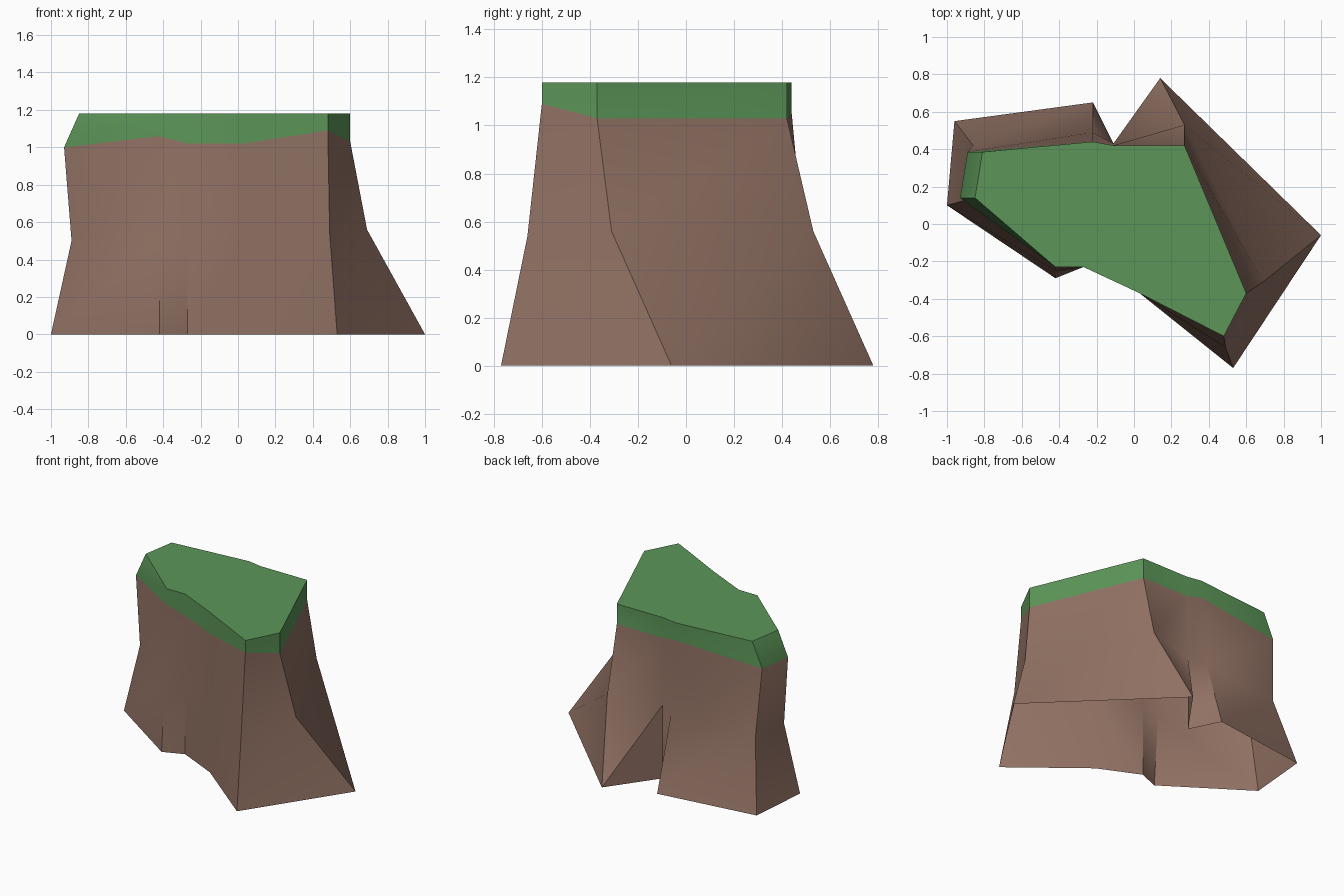
import bpy, bmesh, math

if "Cube" in bpy.data.objects:
    bpy.data.objects.remove(bpy.data.objects["Cube"])

TOP = 1.18


def material(name, rgb):
    m = bpy.data.materials.new(name)
    m.diffuse_color = (*rgb, 1)
    m.use_nodes = True
    m.node_tree.nodes["Principled BSDF"].inputs["Base Color"].default_value = m.diffuse_color
    return m


earth = material("earth brown", (0.287, 0.168, 0.127))
grass = material("grass green", (0.107, 0.305, 0.098))

# Outline corners, counter-clockwise from the left:
# foot (x, y), waist (x, y, z), grass line z, rim (x, y)
corners = [
    ((-1.00, 0.10), (-0.89, 0.13, 0.50), 1.00, (-0.85, 0.14)),
    ((-0.42, -0.29), (-0.42, -0.25, 0.52), 1.06, (-0.42, -0.23)),
    ((-0.27, -0.23), (-0.27, -0.23, 0.52), 1.02, (-0.27, -0.23)),
    ((0.03, -0.37), (0.03, -0.37, 0.53), 1.02, (0.03, -0.37)),
    ((0.53, -0.77), (0.49, -0.66, 0.54), 1.09, (0.48, -0.60)),
    ((1.00, -0.06), (0.69, -0.31, 0.56), 1.03, (0.60, -0.37)),
    ((0.14, 0.78), (0.27, 0.53, 0.56), 1.03, (0.27, 0.42)),
    ((-0.11, 0.43), (-0.11, 0.43, 0.54), 1.03, (-0.11, 0.42)),
    ((-0.22, 0.65), (-0.22, 0.49, 0.52), 1.05, (-0.22, 0.44)),
    ((-0.96, 0.55), (-0.86, 0.42, 0.50), 1.00, (-0.81, 0.385)),
]

# Four stacked rings; the grass overhangs its rim at the left end
rings = [[], [], [], []]
for foot, waist, line_z, rim in corners:
    overhang = 0.08 if rim[0] < -0.8 else 0
    rings[0].append((*foot, 0))
    rings[1].append(waist)
    rings[2].append((rim[0] - overhang, rim[1], line_z))
    rings[3].append((*rim, TOP))

# Cliff: open underneath, earth walls below a grass band and flat grass top
bm = bmesh.new()
rows = [[bm.verts.new(p) for p in ring] for ring in rings]
n = len(corners)
for k in range(3):
    for i in range(n):
        j = (i + 1) % n
        a, b, c, d = rows[k][i], rows[k][j], rows[k + 1][j], rows[k + 1][i]
        for tri in ((a, b, c), (a, c, d)):
            bm.faces.new(tri).material_index = 1 if k == 2 else 0
bm.faces.new(rows[3]).material_index = 1
bm.normal_update()

mesh = bpy.data.meshes.new("cliff")
bm.to_mesh(mesh)
bm.free()
mesh.materials.append(earth)
mesh.materials.append(grass)
cliff = bpy.data.objects.new("cliff", mesh)
bpy.context.collection.objects.link(cliff)

# Soft shading on gentle folds, crisp corners
bpy.context.view_layer.objects.active = cliff
cliff.select_set(True)
bpy.ops.object.shade_smooth_by_angle(angle=math.radians(40))
